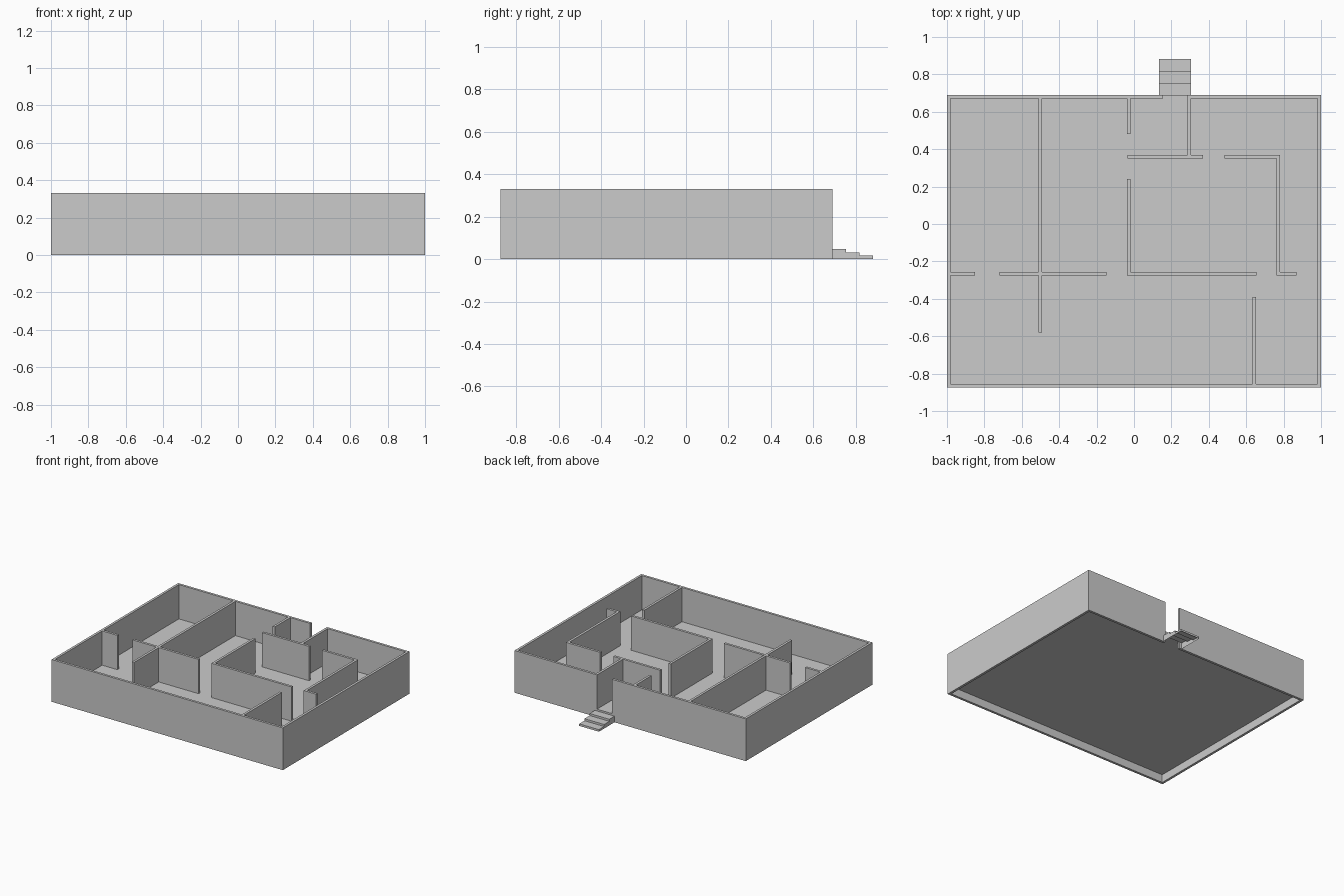
import bpy, bmesh
from mathutils import Vector

if "Cube" in bpy.data.objects:
    bpy.data.objects.remove(bpy.data.objects["Cube"])

TOP = 0.33       # top of all walls
FLOOR = 0.062    # raised floor level
T = 0.019        # wall thickness


def finish(name, bm):
    bmesh.ops.recalc_face_normals(bm, faces=bm.faces)
    mesh = bpy.data.meshes.new(name)
    bm.to_mesh(mesh)
    bm.free()
    obj = bpy.data.objects.new(name, mesh)
    bpy.context.collection.objects.link(obj)
    return obj


def wall(name, points, z0=FLOOR, z1=TOP, t=T):
    """Solid wall of thickness t along a mitred centre line."""
    pts = [Vector(p) for p in points]
    dirs = [(b - a).normalized() for a, b in zip(pts, pts[1:])]
    bm = bmesh.new()
    rings = []
    for i, p in enumerate(pts):
        d0, d1 = dirs[max(i - 1, 0)], dirs[min(i, len(dirs) - 1)]
        n0, n1 = Vector((-d0.y, d0.x)), Vector((-d1.y, d1.x))
        off = (n0 + n1) / (1 + n0.dot(n1)) * t / 2
        corners = [(p + off, z0), (p - off, z0), (p - off, z1), (p + off, z1)]
        rings.append([bm.verts.new((c.x, c.y, z)) for c, z in corners])
    for a, b in zip(rings, rings[1:]):
        for k in range(4):
            m = (k + 1) % 4
            bm.faces.new((a[k], a[m], b[m], b[k]))
    bm.faces.new(rings[0])
    bm.faces.new(rings[-1])
    return finish(name, bm)


# Outer wall, running round from one door jamb to the other
h = T / 2
XO, YB, YF = 1 - h, 0.69 - h, -0.875 + h
wall("outer_wall", [(0.155, YB), (-XO, YB), (-XO, YF), (XO, YF), (XO, YB), (0.287, YB)], z0=0)

# Interior walls
YI, YM, YH = 0.69 - T, -0.267, 0.36     # inside of back wall, middle and hall lines
XL, XC = -0.502, -0.027                 # left and centre partition lines
wall("left_partition", [(XL, YI), (XL, -0.58)])
wall("left_corridor_stub", [(-1 + T, YM), (-0.85, YM)])
wall("left_corridor_wall_a", [(-0.72, YM), (XL - h, YM)])
wall("left_corridor_wall_b", [(XL + h, YM), (-0.147, YM)])
wall("back_room_stub", [(XC, YI), (XC, 0.48)])
wall("entry_side_wall", [(0.296, YI), (0.296, YH + h)])
wall("hall_wall", [(-0.036, YH), (0.37, YH)])
wall("centre_room_wall", [(XC, 0.24), (XC, YM), (0.655, YM)])
wall("right_room_wall", [(0.483, YH), (0.771, YH), (0.771, YM), (0.869, YM)])
wall("front_partition", [(0.643, -0.39), (0.643, -0.875 + T)])

# Raised floor, with a strip running through the doorway
bm = bmesh.new()
for x0, x1, y0, y1 in ((-1 + T, 1 - T, -0.875 + T, YI), (0.155, 0.287, YI, 0.69)):
    bm.faces.new([bm.verts.new((x, y, FLOOR)) for x, y in
                  ((x0, y0), (x1, y0), (x1, y1), (x0, y1))])
floor = finish("floor", bm)

# Entry steps: treads, risers and side panels, open underneath
X0, X1, DEPTH, RISE = 0.135, 0.305, 0.0643, 0.016
bm = bmesh.new()


def quad(*coords):
    bm.faces.new([bm.verts.new(c) for c in coords])


for i in range(3):
    y1, z1 = 0.883 - i * DEPTH, (i + 1) * RISE
    y0, z0 = y1 - DEPTH, z1 - RISE
    quad((X0, y1, z0), (X1, y1, z0), (X1, y1, z1), (X0, y1, z1))
    quad((X0, y0, z1), (X0, y1, z1), (X1, y1, z1), (X1, y0, z1))
    for x in (X0, X1):
        quad((x, y0, 0), (x, y1, 0), (x, y1, z1), (x, y0, z1))
bmesh.ops.remove_doubles(bm, verts=bm.verts, dist=0.0005)
finish("entry_steps", bm)

# Door sill riser joining the top step to the floor
bm = bmesh.new()
quad((0.155, 0.69, 3 * RISE), (0.287, 0.69, 3 * RISE), (0.287, 0.69, FLOOR), (0.155, 0.69, FLOOR))
finish("door_sill", bm)
